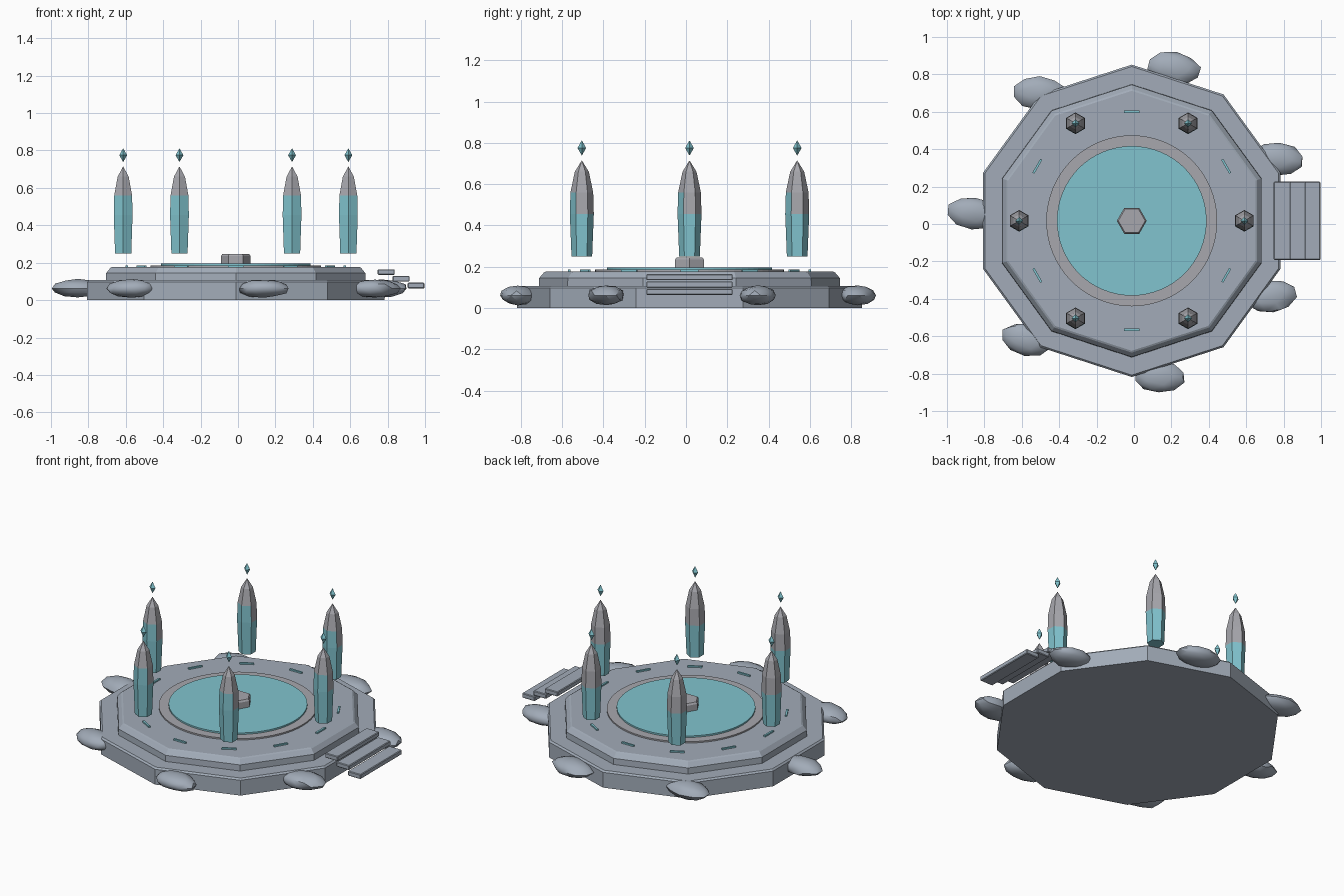
import bpy, bmesh, math, random
from mathutils import Vector, noise

if "Cube" in bpy.data.objects:
    bpy.data.objects.remove(bpy.data.objects["Cube"])

random.seed(4)
CX, CY = -0.012, 0.017  # centre of the platform


def material(name, rgb):
    m = bpy.data.materials.new(name)
    m.diffuse_color = (*rgb, 1)
    m.use_nodes = True
    m.node_tree.nodes["Principled BSDF"].inputs["Base Color"].default_value = m.diffuse_color
    return m


STONE = material("blue_grey_stone", (0.36, 0.41, 0.48))
TEAL = material("teal_crystal", (0.22, 0.55, 0.62))
GREY = material("warm_grey_stone", (0.39, 0.39, 0.42))


def finish(name, bm, mats, loc=(CX, CY, 0), rot=0.0):
    bmesh.ops.recalc_face_normals(bm, faces=bm.faces[:])
    me = bpy.data.meshes.new(name)
    bm.to_mesh(me)
    bm.free()
    for m in mats:
        me.materials.append(m)
    ob = bpy.data.objects.new(name, me)
    ob.location = loc
    ob.rotation_euler.z = rot
    bpy.context.collection.objects.link(ob)
    return ob


def lathe(name, sides, profile, mats, start=0.0, loc=(CX, CY, 0), rule=None):
    """Stack polygon rings given as (radius, z); radius 0 makes a point."""
    bm = bmesh.new()
    rings = []
    for r, z in profile:
        if r == 0:
            rings.append([bm.verts.new((0, 0, z))])
        else:
            angs = [start + math.tau * i / sides for i in range(sides)]
            rings.append([bm.verts.new((r * math.cos(a), r * math.sin(a), z)) for a in angs])
    for a, b in zip(rings, rings[1:]):
        for i in range(sides):
            j = (i + 1) % sides
            if len(b) == 1:
                bm.faces.new((a[i], a[j], b[0]))
            elif len(a) == 1:
                bm.faces.new((a[0], b[j], b[i]))
            else:
                bm.faces.new((a[i], a[j], b[j], b[i]))
    for ring in (rings[0], rings[-1]):
        if len(ring) > 1:
            bm.faces.new(ring)
    bm.normal_update()
    if rule:
        for f in bm.faces:
            f.material_index = rule(f)
    return finish(name, bm, mats, loc)


def box(name, size, loc, mat, rot=0.0, bevel=0.0):
    bm = bmesh.new()
    bmesh.ops.create_cube(bm, size=1)
    bmesh.ops.scale(bm, vec=size, verts=bm.verts[:])
    if bevel:
        bmesh.ops.bevel(bm, geom=bm.edges[:], offset=bevel, segments=1, affect='EDGES')
    return finish(name, bm, [mat], loc, rot)


# Two ten-sided platform tiers
up = math.pi / 2
lathe("lower_tier", 10, [(0.835, 0), (0.835, 0.097), (0.825, 0.107)], [STONE], up)
lathe("upper_tier", 10, [(0.73, 0.10), (0.728, 0.145), (0.705, 0.172), (0.695, 0.177)], [STONE], up)

# Round pool with its rim and hexagonal pedestal
lathe("pool_rim", 64, [(0.457, 0.17), (0.457, 0.186)], [GREY])
lathe("pool_surface", 64, [(0.40, 0.18), (0.40, 0.196)], [TEAL])
lathe("pedestal", 6, [(0.08, 0.19), (0.08, 0.235), (0.072, 0.246)], [GREY])

# Glowing dashes around the upper tier
for k in range(12):
    a = math.radians(30 * k)
    box("glow_dash", (0.012, 0.085, 0.012),
        (CX + 0.583 * math.cos(a), CY + 0.583 * math.sin(a), 0.18), TEAL, a)


# Crystals: teal below, grey tip, with the teal reaching higher in front
def crystal_colour(f):
    limit = 0.56 if f.normal.y < -0.3 else 0.46
    return 0 if f.calc_center_median().z < limit else 1


for k in range(6):
    a = math.radians(60 * k)
    at = (CX + 0.602 * math.cos(a), CY + 0.602 * math.sin(a), 0)
    lathe("floating_crystal", 6,
          [(0.05, 0.25), (0.058, 0.455), (0.055, 0.56), (0.034, 0.66), (0, 0.715)],
          [TEAL, GREY], up, at, crystal_colour)
    lathe("crystal_spark", 4, [(0, 0.738), (0.021, 0.775), (0, 0.812)], [TEAL], 0, at)

# Floating steps
for k in range(3):
    box("step", (0.09, 0.418, 0.03), (0.792 + 0.08 * k, CY, 0.15 - 0.036 * k), STONE, 0, 0.004)

# Boulders around the lower tier
for k in range(7):
    a = math.radians(23 + 360 / 7 * k)
    bm = bmesh.new()
    bmesh.ops.create_icosphere(bm, subdivisions=2, radius=1)
    shift = Vector((k * 3.1, 1.7, 0.4))
    for v in bm.verts:
        v.co *= 1 + 0.12 * noise.noise(v.co * 1.3 + shift)
        v.co = Vector((v.co.x * 0.14, v.co.y * 0.088, v.co.z * 0.048))
    ob = finish("boulder", bm, [STONE],
                (CX + 0.845 * math.cos(a), CY + 0.845 * math.sin(a), 0.062),
                random.uniform(-0.2, 0.2))
    bpy.ops.object.select_all(action='DESELECT')
    ob.select_set(True)
    bpy.context.view_layer.objects.active = ob
    bpy.ops.object.shade_smooth_by_angle(angle=math.radians(35))
